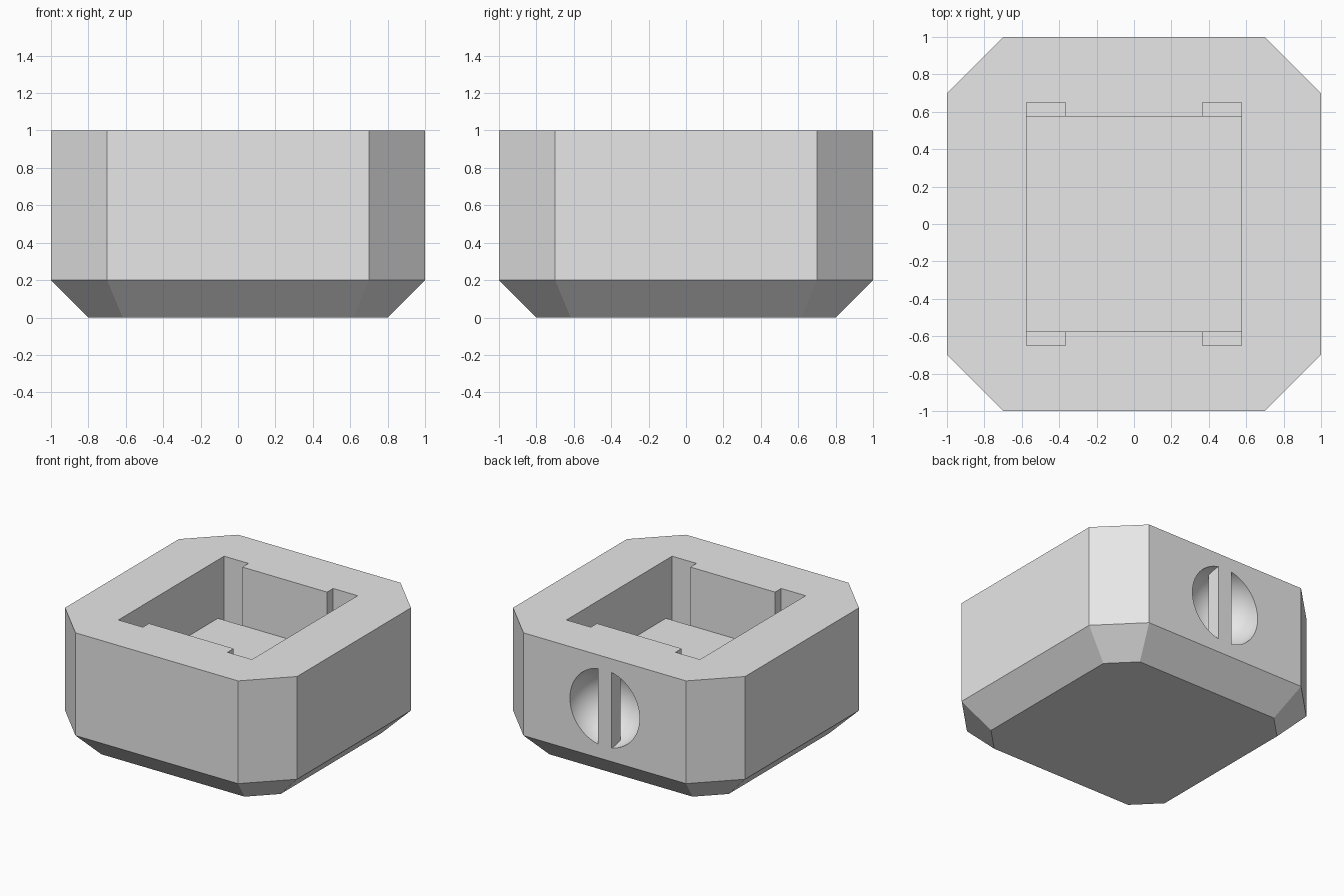
import bpy
import bmesh
import math
from mathutils import Matrix

cube = bpy.data.objects.get("Cube")
if cube:
    bpy.data.objects.remove(cube, do_unlink=True)

grey = bpy.data.materials.new("light_grey")
grey.use_nodes = True
grey.diffuse_color = (0.8, 0.8, 0.8, 1)
grey.node_tree.nodes["Principled BSDF"].inputs["Base Color"].default_value = (0.8, 0.8, 0.8, 1)


def add_object(name, bm):
    bmesh.ops.recalc_face_normals(bm, faces=bm.faces)
    mesh = bpy.data.meshes.new(name)
    bm.to_mesh(mesh)
    bm.free()
    mesh.materials.append(grey)
    obj = bpy.data.objects.new(name, mesh)
    bpy.context.collection.objects.link(obj)
    return obj


def box(name, low, high):
    bm = bmesh.new()
    size = [h - l for l, h in zip(low, high)]
    mid = [(h + l) / 2 for l, h in zip(low, high)]
    bmesh.ops.create_cube(bm, size=1, matrix=Matrix.Translation(mid) @ Matrix.Diagonal((*size, 1)))
    return add_object(name, bm)


def combine(target, tool, operation):
    mod = target.modifiers.new(tool.name, "BOOLEAN")
    mod.object, mod.operation, mod.solver = tool, operation, "EXACT"
    bpy.context.view_layer.objects.active = target
    bpy.ops.object.modifier_apply(modifier=mod.name)
    bpy.data.objects.remove(tool, do_unlink=True)


# Eight-sided block, tapered at the base
bm = bmesh.new()
rings = []
for half, flat, z in ((0.8, 0.617, 0), (1, 0.7, 0.2), (1, 0.7, 1)):
    ring = []
    for quarter in range(4):
        turn = Matrix.Rotation(quarter * math.pi / 2, 4, "Z")
        for y in (-flat, flat):
            ring.append(bm.verts.new(turn @ Matrix.Translation((half, y, z)).translation))
    rings.append(ring)
bm.faces.new(rings[0])
bm.faces.new(rings[-1])
for lower, upper in zip(rings, rings[1:]):
    for i in range(8):
        j = (i + 1) % 8
        bm.faces.new((lower[i], lower[j], upper[j], upper[i]))
block = add_object("block", bm)

# Square pocket with a notch at each corner
combine(block, box("pocket", (-0.575, -0.575, 0.545), (0.575, 0.575, 1.2)), "DIFFERENCE")
for sx in (-1, 1):
    for sy in (-1, 1):
        xs = sorted((sx * 0.365, sx * 0.575))
        ys = sorted((sy * 0.5749, sy * 0.65))
        combine(block, box("notch", (xs[0], ys[0], 0.45), (xs[1], ys[1], 1.2)), "DIFFERENCE")

# Round recess in the back
bm = bmesh.new()
bmesh.ops.create_uvsphere(bm, u_segments=64, v_segments=32, radius=0.3,
                          matrix=Matrix.Translation((0, 1, 0.6)) @ Matrix.Rotation(math.pi / 2, 4, "X"))
combine(block, add_object("recess", bm), "DIFFERENCE")

# Upright bar bridging the recess, flush with the back
combine(block, box("bar", (-0.06, 0.89, 0.26), (0.06, 1, 0.94)), "UNION")

bpy.ops.object.select_all(action="DESELECT")
block.select_set(True)
bpy.context.view_layer.objects.active = block
bpy.ops.object.shade_smooth_by_angle(angle=math.radians(30))
